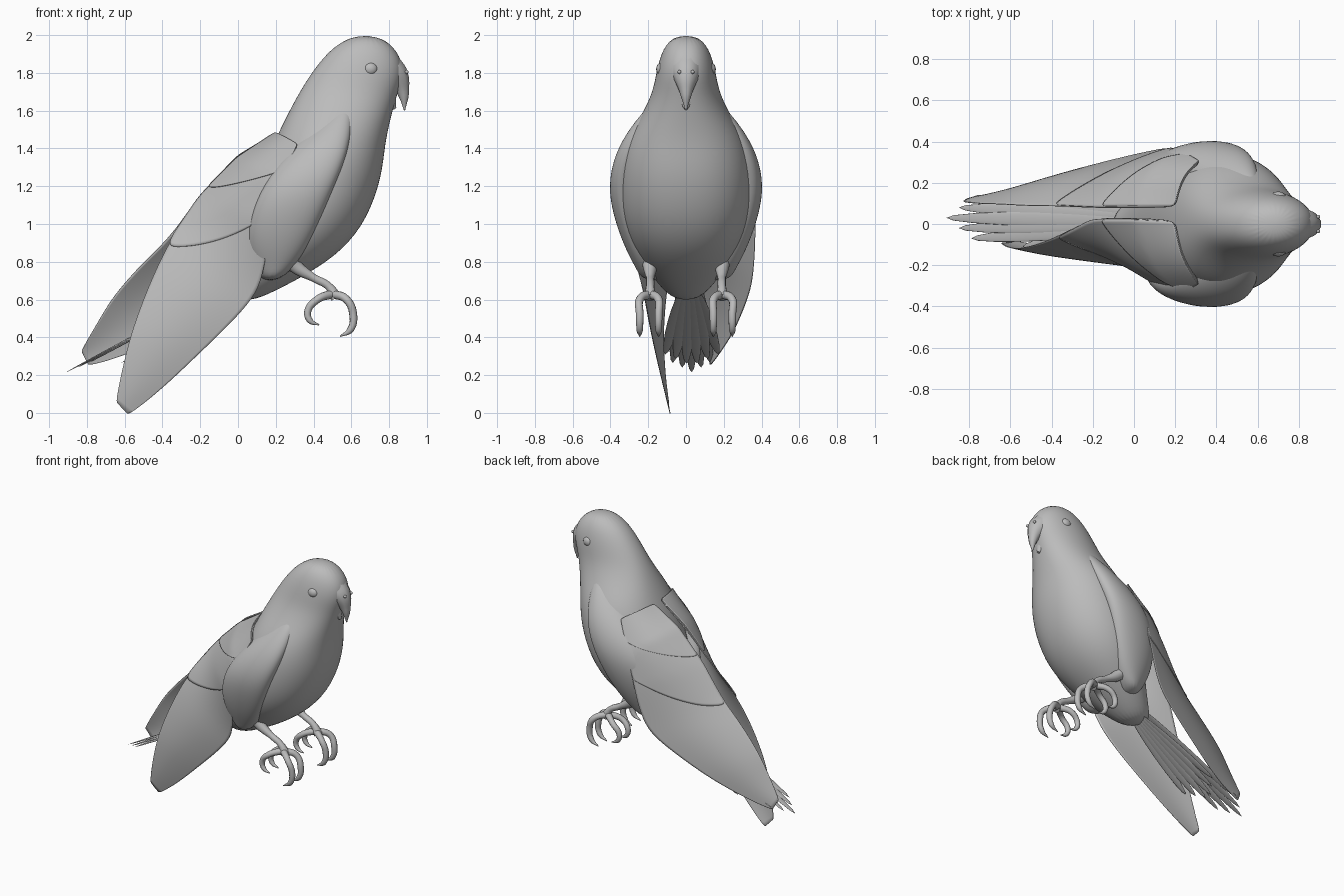
import bpy
import math
from mathutils import Vector

if "Cube" in bpy.data.objects:
    bpy.data.objects.remove(bpy.data.objects["Cube"])

GREY = (0.5, 0.5, 0.5, 1)
mat = bpy.data.materials.new("plain grey")
mat.use_nodes = True
mat.diffuse_color = GREY
mat.node_tree.nodes["Principled BSDF"].inputs["Base Color"].default_value = GREY


def add_mesh(name, verts, faces):
    mesh = bpy.data.meshes.new(name)
    mesh.from_pydata(verts, [], faces)
    mesh.polygons.foreach_set("use_smooth", [True] * len(faces))
    mesh.materials.append(mat)
    obj = bpy.data.objects.new(name, mesh)
    bpy.context.collection.objects.link(obj)
    sub = obj.modifiers.new("smooth", "SUBSURF")
    sub.levels = sub.render_levels = 2
    return obj


def bridge(rows, cols, closed):
    n = cols if closed else cols - 1
    return [(r * cols + c, r * cols + (c + 1) % cols,
             (r + 1) * cols + (c + 1) % cols, (r + 1) * cols + c)
            for r in range(rows - 1) for c in range(n)]


def loft(name, sections, sides=24):
    """Rings through (back point, front point, half width), capped."""
    verts = []
    for back, front, half in sections:
        a, b = Vector(back), Vector(front)
        for i in range(sides):
            t = math.tau * i / sides
            side = math.copysign(abs(math.sin(t)) ** 0.9, math.sin(t))
            verts.append((a + b) / 2 + (b - a) / 2 * math.cos(t) + Vector((0, half * side, 0)))
    faces = bridge(len(sections), sides, True)
    last = (len(sections) - 1) * sides
    faces += [tuple(reversed(range(sides))), tuple(range(last, last + sides))]
    return add_mesh(name, verts, faces)


def tube(name, points):
    """Tapered round limb through (x, y, z, radius)."""
    curve = bpy.data.curves.new(name, "CURVE")
    curve.dimensions = "3D"
    curve.bevel_depth = 1
    curve.bevel_resolution = 3
    curve.resolution_u = 6
    curve.use_fill_caps = True
    spline = curve.splines.new("BEZIER")
    spline.bezier_points.add(len(points) - 1)
    for p, (x, y, z, r) in zip(spline.bezier_points, points):
        p.co = (x, y, z)
        p.radius = r
        p.handle_left_type = p.handle_right_type = "AUTO"
    curve.materials.append(mat)
    obj = bpy.data.objects.new(name, curve)
    bpy.context.collection.objects.link(obj)


def ellipsoid(name, centre, scale, direction=(1, 0, 0)):
    bpy.ops.mesh.primitive_uv_sphere_add(segments=16, ring_count=10, location=centre)
    obj = bpy.context.object
    obj.name = name
    obj.scale = scale
    obj.rotation_euler = Vector(direction).to_track_quat("X", "Z").to_euler()
    obj.data.materials.append(mat)
    bpy.ops.object.shade_smooth()


# Head and body, from crown to rump
profile = [
    (.62, 2.0, .75, 1.995, .06), (.5, 1.94, .85, 1.92, .125), (.4, 1.82, .885, 1.8, .158),
    (.33, 1.71, .845, 1.69, .175), (.27, 1.6, .81, 1.56, .235), (.21, 1.48, .78, 1.42, .315),
    (.14, 1.32, .765, 1.25, .35), (.08, 1.15, .69, 1.03, .35), (.03, 1.0, .56, .86, .31),
    (-.02, .85, .38, .74, .23), (-.07, .73, .2, .645, .15), (-.13, .64, .05, .58, .07)]
loft("body", [((xb, 0, zb), (xf, 0, zf), h) for xb, zb, xf, zf, h in profile])

# Hooked beak, lower jaw
tube("upper_beak", [(.78, 0, 1.83, .095), (.835, 0, 1.785, .073), (.873, 0, 1.7, .035), (.882, 0, 1.6, .003)])
tube("lower_beak", [(.74, 0, 1.7, .085), (.8, 0, 1.65, .045), (.832, 0, 1.61, .008)])

# Folded front of the wing: z, back x, front x, outer y
covert_rows = [(1.65, .52, .61, .175), (1.58, .45, .615, .25), (1.45, .33, .6, .345),
               (1.32, .21, .565, .4), (1.17, .11, .5, .42), (1.0, .05, .43, .38),
               (.86, .045, .36, .325), (.76, .07, .29, .27), (.7, .12, .21, .24)]

# Wing feathers: inner edge and outer edge from shoulder to tip
right_rows = [((.2, .02, 1.48), (.32, -.28, 1.42)), ((0, .03, 1.35), (.22, -.34, 1.2)),
              ((-.2, .03, 1.15), (.16, -.32, .98)), ((-.35, -.05, .93), (.14, -.23, .69)),
              ((-.47, -.1, .68), (0, -.2, .51)), ((-.56, -.12, .44), (-.2, -.16, .32)),
              ((-.62, -.11, .2), (-.42, -.11, .11)), ((-.645, -.09, .06), (-.58, -.08, -.01))]
left_rows = [((.2, .08, 1.48), (.32, .3, 1.42)), ((0, .08, 1.36), (.22, .36, 1.2)),
             ((-.2, .08, 1.15), (.16, .37, .98)), ((-.36, .09, .93), (.1, .36, .72)),
             ((-.52, .09, .78), (-.08, .32, .58)), ((-.66, .1, .62), (-.35, .25, .42)),
             ((-.76, .1, .45), (-.6, .17, .3)), ((-.83, .11, .33), (-.79, .13, .25))]


def edge_point(rows, edge, t):
    i = min(int(t), len(rows) - 2)
    return Vector(rows[i][edge]).lerp(Vector(rows[i + 1][edge]), t - i)


def feather_sheet(name, rows, side, lift, inner_end, outer_end):
    """Thin curved sheet whose lower end runs slanted from inner to outer edge."""
    out = Vector((-.48, side * .8, .36))
    steps, cols, verts = 12, 9, []
    for r in range(steps):
        for c in range(cols):
            s = c / (cols - 1)
            t = (inner_end + (outer_end - inner_end) * s ** 1.4) * r / (steps - 1)
            p = edge_point(rows, 0, t).lerp(edge_point(rows, 1, t), s)
            bulge = (.035 + .02 * min(t, 1.5)) * (1 - t / 7.4)
            verts.append(p + out * (lift + bulge * math.sin(math.pi * s)))
    obj = add_mesh(name, verts, bridge(steps, cols, False))
    obj.modifiers.new("thickness", "SOLIDIFY").thickness = .004


for label, side, rows in (("right", -1, right_rows), ("left", 1, left_rows)):
    loft(label + "_wing_front",
         [((xb, side * (y - .125), z), (xf, side * (y - .075), z), .09) for z, xb, xf, y in covert_rows], 16)
    feather_sheet(label + "_primaries", rows, side, 0, 7, 7)
    feather_sheet(label + "_secondaries", rows, side, .005, 3.2, 1.75)
    feather_sheet(label + "_scapulars", rows, side, .01, 1.8, .6)

    # Eye and nostril
    ellipsoid(label + "_eye", (.7, side * .126, 1.82), (.04, .032, .036))
    ellipsoid(label + "_nostril", (.893, side * .035, 1.805), (.01, .01, .01))

    # Leg, with two toes curling forward and two back
    y = side * .19
    tube(label + "_leg", [(.24, y, .86, .07), (.3, y, .78, .04), (.4, y, .715, .022),
                          (.48, y, .67, .022), (.52, y, .61, .032)])
    for i, spread in enumerate((-.055, .045)):
        w = y - side * spread
        tube(f"{label}_front_toe_{i}", [(.5, y, .63, .024), (.575, w, .6, .021), (.61, w, .52, .021),
                                        (.595, w, .44, .018), (.54, w, .405, .003)])
        tube(f"{label}_back_toe_{i}", [(.5, y, .63, .024), (.42, w, .6, .02), (.37, w, .54, .019),
                                       (.38, w, .49, .016), (.43, w, .465, .003)])

# Tail fan: long upper feathers and short lower ones
for i in range(11):
    upper = i < 5
    k = (i - 2) / 2 if upper else (i - 7.5) / 2.5
    root = Vector((.0, .02 + .04 * k, .7))
    tip = Vector((-.91 + .12 * abs(k), .03 + .1 * k, .215 + .05 * abs(k)))
    if not upper:
        root.z = .65
        tip = Vector((-.64 + .1 * abs(k), .03 + .14 * k, .25 + .06 * abs(k)))
    span = tip - root
    ellipsoid(f"tail_feather_{i}", (root + tip) / 2, (span.length / 2, .034, .006), span)
